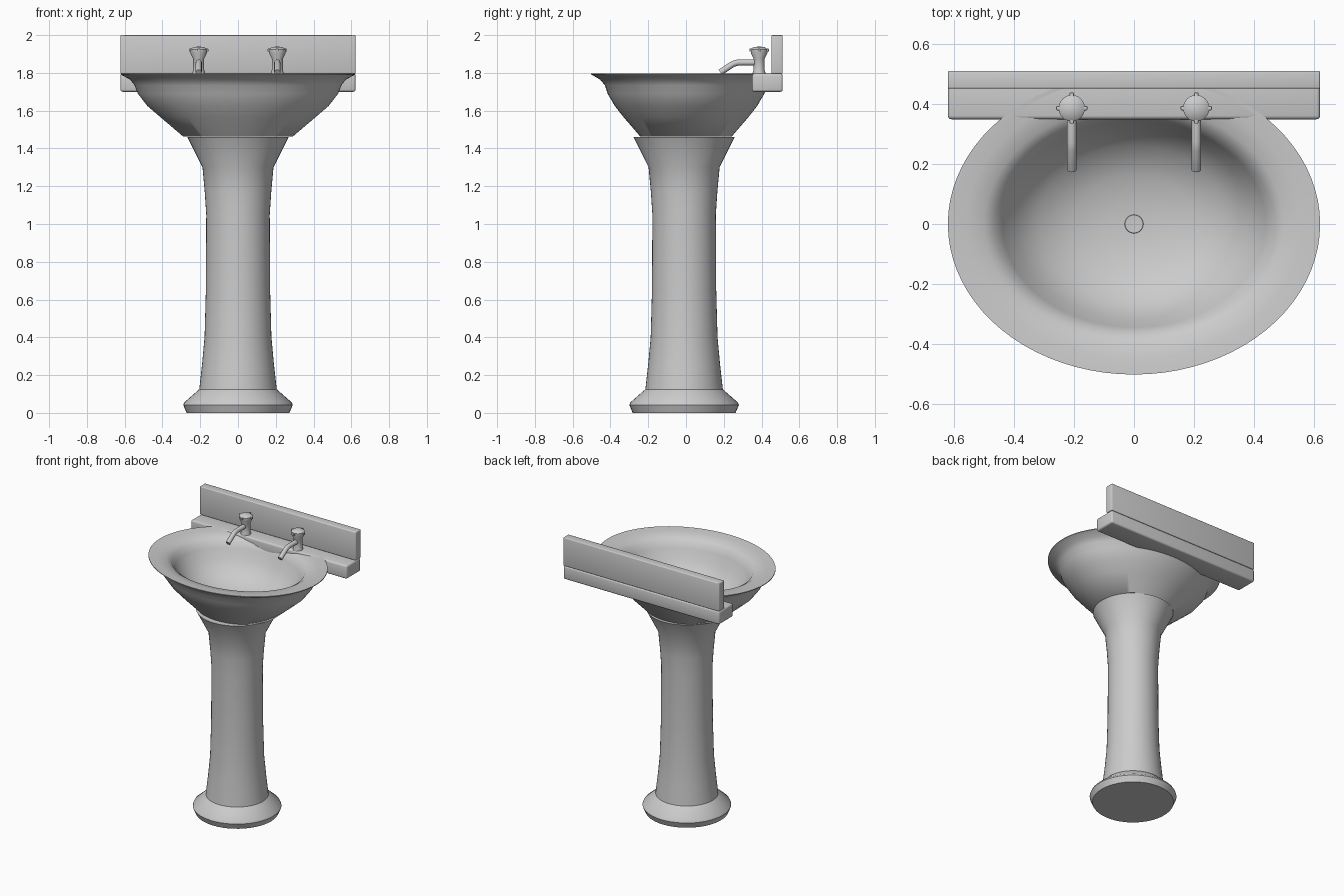
import bpy, bmesh, math
from mathutils import Vector

if "Cube" in bpy.data.objects:
    bpy.data.objects.remove(bpy.data.objects["Cube"])


def finish(obj, angle=35):
    bpy.ops.object.select_all(action='DESELECT')
    obj.select_set(True)
    bpy.context.view_layer.objects.active = obj
    bpy.ops.object.shade_smooth_by_angle(angle=math.radians(angle))
    return obj


def from_bmesh(name, bm):
    bmesh.ops.remove_doubles(bm, verts=bm.verts, dist=1e-5)
    bmesh.ops.recalc_face_normals(bm, faces=bm.faces)
    mesh = bpy.data.meshes.new(name)
    bm.to_mesh(mesh)
    bm.free()
    obj = bpy.data.objects.new(name, mesh)
    bpy.context.collection.objects.link(obj)
    return obj


def lathe(name, profile, centre=(0, 0), segs=64, angle=35):
    """Profile rows are (x radius, y radius, z); closed at both ends by a pole."""
    bm = bmesh.new()
    rings = []
    for rx, ry, z in profile:
        rings.append([bm.verts.new((centre[0] + rx * math.cos(2 * math.pi * i / segs),
                                    centre[1] + ry * math.sin(2 * math.pi * i / segs), z))
                      for i in range(segs)])
    for a, b in zip(rings, rings[1:]):
        for i in range(segs):
            j = (i + 1) % segs
            bm.faces.new((a[i], a[j], b[j], b[i]))
    return finish(from_bmesh(name, bm), angle)


def box(name, lo, hi, bevel):
    lo, hi = Vector(lo), Vector(hi)
    bm = bmesh.new()
    bmesh.ops.create_cube(bm, size=1)
    for v in bm.verts:
        v.co = (lo + hi) / 2 + v.co * (hi - lo)
    if bevel:
        bmesh.ops.bevel(bm, geom=bm.edges[:], offset=bevel, segments=3,
                        profile=0.5, affect='EDGES')
    return finish(from_bmesh(name, bm))


def tube(name, points, radius):
    curve = bpy.data.curves.new(name, 'CURVE')
    curve.dimensions = '3D'
    curve.bevel_depth = radius
    curve.bevel_resolution = 4
    curve.use_fill_caps = True
    spline = curve.splines.new('POLY')
    spline.points.add(len(points) - 1)
    for p, co in zip(spline.points, points):
        p.co = (*co, 1)
    obj = bpy.data.objects.new(name, curve)
    bpy.context.collection.objects.link(obj)
    bpy.ops.object.select_all(action='DESELECT')
    obj.select_set(True)
    bpy.context.view_layer.objects.active = obj
    bpy.ops.object.convert(target='MESH')
    return finish(bpy.context.view_layer.objects.active)


# Pedestal column with flared foot and neck
pedestal = [(0, 0), (.272, 0), (.29, .042), (.285, .055), (.205, .125), (.19, .26), (.177, .40),
            (.17, .65), (.168, 1.05), (.176, 1.17), (.188, 1.30), (.268, 1.46), (0, 1.46)]
lathe("pedestal", [(r, r, z) for r, z in pedestal], (0, -.01), 48)

# Oval basin: outer wall, rolled rim, inner bowl
lathe("basin", [
    (0, 0, 1.463), (.29, .242, 1.463), (.41, .33, 1.565), (.48, .377, 1.625), (.53, .415, 1.69),
    (.548, .43, 1.735), (.572, .455, 1.765), (.622, .503, 1.792), (.622, .503, 1.797),
    (.56, .45, 1.793), (.50, .395, 1.782), (.465, .363, 1.76), (.44, .345, 1.72),
    (.40, .315, 1.65), (.32, .26, 1.57), (.2, .165, 1.52), (.1, .08, 1.505),
    (.035, .032, 1.50), (0, 0, 1.50)], segs=80, angle=45)

# Drain disc
lathe("drain", [(0, 0, 1.498), (.032, .032, 1.498), (.03, .03, 1.505), (0, 0, 1.503)], segs=24)

# Rear ledge and upright splashback
box("ledge", (-.622, .35, 1.70), (.622, .512, 1.796), .012)
box("splashback", (-.622, .452, 1.796), (.622, .512, 2.0), .006)

# Pair of taps
for side, x in (("left", -.208), ("right", .208)):
    y = .387
    body = [(0, 1.78), (.034, 1.78), (.034, 1.80), (.029, 1.815), (.029, 1.875), (.044, 1.905),
            (.044, 1.925), (.03, 1.936), (0, 1.94)]
    lathe(side + "_tap_body", [(r, r, z) for r, z in body], (x, y), 24)
    # Cross handle lugs
    box(side + "_handle_bar_x", (x - .052, y - .007, 1.912), (x + .052, y + .007, 1.928), .003)
    box(side + "_handle_bar_y", (x - .007, y - .052, 1.912), (x + .007, y + .052, 1.928), .003)
    tube(side + "_spout", [(x, y, 1.855), (x, .275, 1.855), (x, .25, 1.848), (x, .182, 1.803)], .0165)
